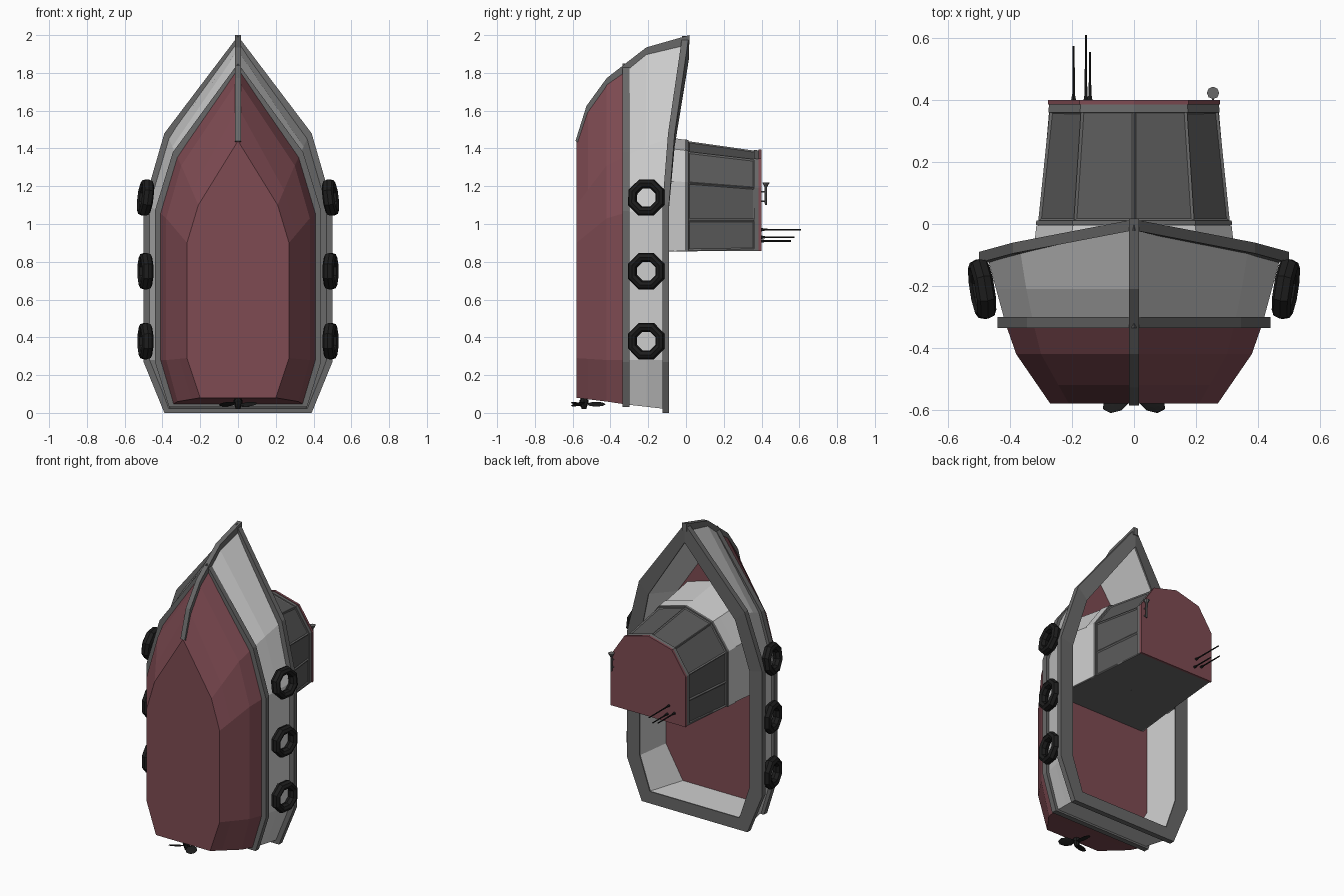
import bpy, bmesh, math
from mathutils import Matrix, Vector

if "Cube" in bpy.data.objects:
    bpy.data.objects.remove(bpy.data.objects["Cube"])


def material(name, rgb):
    m = bpy.data.materials.new(name)
    m.diffuse_color = (*rgb, 1)
    m.use_nodes = True
    m.node_tree.nodes["Principled BSDF"].inputs["Base Color"].default_value = m.diffuse_color
    return m


MAROON = material("maroon", (0.21, 0.07, 0.085))
LIGHT = material("light_grey", (0.55, 0.55, 0.58))
TRIM = material("trim_grey", (0.14, 0.14, 0.14))
GLASS = material("window_grey", (0.10, 0.10, 0.10))
RUBBER = material("rubber", (0.012, 0.012, 0.012))


def finish(name, bm, mat):
    bmesh.ops.recalc_face_normals(bm, faces=bm.faces)
    me = bpy.data.meshes.new(name)
    bm.to_mesh(me)
    bm.free()
    ob = bpy.data.objects.new(name, me)
    bpy.context.collection.objects.link(ob)
    me.materials.append(mat)
    return ob


def ring(half, y):
    """Mirror a half outline of (x, z) points into a closed ring; y is one value or one per point."""
    ys = y if isinstance(y, (list, tuple)) else [y] * len(half)
    pts = [Vector((x, yy, z)) for (x, z), yy in zip(half, ys)]
    return pts + [Vector((-p.x, p.y, p.z)) for p in reversed(pts) if p.x > 0]


def loft(name, rings, mat, start=False, end=False, closed=False, inset=0):
    bm = bmesh.new()
    loops = [[bm.verts.new(p) for p in r] for r in rings]
    pairs = list(zip(loops, loops[1:])) + ([(loops[-1], loops[0])] if closed else [])
    n = len(loops[0])
    for a, b in pairs:
        for i in range(n):
            j = (i + 1) % n
            bm.faces.new((a[i], a[j], b[j], b[i]))
    sides = bm.faces[:]
    if start:
        bm.faces.new(loops[0])
    if end:
        bm.faces.new(loops[-1])
    bmesh.ops.recalc_face_normals(bm, faces=bm.faces)
    panes = []
    if inset:
        bmesh.ops.inset_individual(bm, faces=sides, thickness=inset, depth=-0.006)
        panes = [f.index for f in sides if bm.faces.index_update() is None]
    ob = finish(name, bm, mat)
    if inset:
        ob.data.materials.append(GLASS)
        for i in panes:
            ob.data.polygons[i].material_index = 1
    return ob


def lerp(a, b, t):
    return [(p[0] + (q[0] - p[0]) * t, p[1] + (q[1] - p[1]) * t) for p, q in zip(a, b)]


# Hull outlines: stern corner, aft side, forward side, shoulder, bow
keel = [(0.20, 0.08), (0.27, 0.29), (0.27, 0.90), (0.21, 1.10), (0, 1.44)]
bilge = [(0.32, 0.06), (0.38, 0.28), (0.38, 1.03), (0.30, 1.31), (0, 1.76)]
chine = [(0.345, 0.045), (0.415, 0.28), (0.415, 1.06), (0.325, 1.36), (0, 1.83)]
top = [(0.37, 0.02), (0.475, 0.28), (0.475, 1.10), (0.37, 1.46), (0, 1.97)]
inner = [(0.33, 0.08), (0.405, 0.30), (0.405, 1.08), (0.32, 1.41), (0, 1.87)]
floor = [(0.25, 0.085), (0.375, 0.30), (0.375, 1.05), (0.29, 1.34), (0, 1.77)]
sheer = [-0.10, -0.10, -0.10, -0.07, 0.0]

mid = lerp(keel, bilge, 0.375)
mid[-1] = (0, 1.62)
flare = lerp(chine, top, 0.5)
flare[-1] = (0, 1.92)

loft("lower_hull", [ring(keel, -0.58), ring(mid, -0.52), ring(bilge, -0.42), ring(chine, -0.32)],
     MAROON, start=True)
loft("upper_hull", [ring(chine, -0.32), ring(flare, -0.21), ring(top, sheer),
                    ring(inner, sheer), ring(floor, -0.325)], LIGHT)
loft("deck_floor", [ring(floor, -0.335), ring(floor, -0.324)], MAROON, start=True, end=True)

# Gunwale rail
rail = [(0.39, 0.0), (0.50, 0.27), (0.50, 1.10), (0.39, 1.48), (0, 1.995)]
hi = [-0.09, -0.09, -0.09, -0.06, 0.015]
lo = [y - 0.035 for y in hi]
loft("gunwale", [ring(rail, lo), ring(rail, hi), ring(inner, hi), ring(inner, lo)], TRIM, closed=True)

# Rubbing strake
strake = [(0.365, 0.03), (0.44, 0.27), (0.44, 1.07), (0.345, 1.38), (0, 1.85)]
loft("rubbing_strake", [ring(strake, -0.335), ring(strake, -0.30),
                        ring(lerp(chine, strake, -0.4), -0.30),
                        ring(lerp(chine, strake, -0.4), -0.335)], TRIM, closed=True)

# Stem bar: (outer y, outer z, inner y, inner z)
stem = [(-0.585, 1.44, -0.55, 1.42), (-0.527, 1.625, -0.49, 1.60), (-0.42, 1.772, -0.40, 1.73),
        (-0.32, 1.85, -0.30, 1.81), (-0.21, 1.935, -0.20, 1.89), (0.018, 2.0, 0.018, 1.95)]
loft("stem_bar", [ring([(0.016, oz), (0.016, iz)], [oy, iy]) for oy, oz, iy, iz in stem],
     TRIM, start=True, end=True)

# Cabin
sill = [(0.31, 0.86), (0.31, 1.02), (0.31, 1.22), (0.195, 1.385), (0, 1.44)]
eave = [(0.27, 0.865), (0.27, 1.02), (0.27, 1.19), (0.17, 1.34), (0, 1.385)]


def cabin(y, grow=0):
    pts = lerp(sill, eave, y / 0.385)
    return ring([(x * (1 + grow), 1.1 + (z - 1.1) * (1 + grow)) for x, z in pts], y)


loft("cabin_base", [cabin(-0.33), cabin(0.0)], LIGHT, start=True, end=True)
loft("cabin_coaming", [cabin(-0.065, 0.015), cabin(-0.005, 0.015)], LIGHT, start=True, end=True)
loft("cabin_sill", [cabin(-0.004, 0.02), cabin(0.012, 0.02)], TRIM, start=True, end=True)
loft("cabin_windows", [cabin(0.01), cabin(0.365)], TRIM, start=True, end=True, inset=0.012)
loft("cabin_top_frame", [cabin(0.36, 0.015), cabin(0.386, 0.015)], TRIM, start=True, end=True)
roof = [(x * 1.03, 1.1 + (z - 1.1) * 1.03) for x, z in eave]
loft("cabin_roof", [ring(roof, 0.385), ring(roof, 0.40)], MAROON, start=True, end=True)
loft("cabin_back", [ring([(0.335, 0.853), (0.335, 0.862)], -0.33),
                    ring([(0.272, 0.858), (0.272, 0.867)], 0.386)], TRIM, start=True, end=True)


# Tyre fenders
def tyre(name, side, z, turn):
    bpy.ops.mesh.primitive_torus_add(major_segments=8, minor_segments=8,
                                     major_radius=0.079, minor_radius=0.026)
    ob = bpy.context.object
    ob.name = name
    place = (Matrix.Translation((side * 0.49, -0.21, z))
             @ Matrix.Rotation(-side * math.radians(9), 4, 'Z')
             @ Matrix.Rotation(math.radians(90) - side * turn, 4, 'Y')
             @ Matrix.Rotation(math.pi / 8, 4, 'Z') @ Matrix.Diagonal((1, 1, 1.2, 1)))
    ob.data.transform(place)
    ob.data.materials.append(RUBBER)


for side, word in ((1, "right"), (-1, "left")):
    for i, (z, turn) in enumerate(((0.38, 0), (0.75, 0), (1.14, math.radians(7)))):
        tyre(f"tyre_{word}_{i + 1}", side, z, turn)


def rod(name, a, b, r1, r2, mat, sides=8):
    a, b = Vector(a), Vector(b)
    bm = bmesh.new()
    bmesh.ops.create_cone(bm, cap_ends=True, segments=sides, radius1=r1, radius2=r2,
                          depth=(b - a).length)
    bm.transform(Matrix.Translation((a + b) / 2) @ (b - a).to_track_quat('Z', 'Y').to_matrix().to_4x4())
    return finish(name, bm, mat)


# Propeller
rod("propeller_shaft", (0, -0.54, 0.10), (0, -0.54, 0.05), 0.014, 0.024, RUBBER)
rod("propeller_hub", (0, -0.54, 0.065), (0, -0.54, 0.02), 0.026, 0.012, RUBBER)
for k in range(3):
    bm = bmesh.new()
    bmesh.ops.create_uvsphere(bm, u_segments=8, v_segments=6, radius=1)
    bm.transform(Matrix.Translation((0, -0.54, 0.046)) @ Matrix.Rotation(k * math.tau / 3, 4, 'Z')
                 @ Matrix.Translation((0, 0.065, 0)) @ Matrix.Rotation(math.radians(20), 4, 'Y')
                 @ Matrix.Diagonal((0.035, 0.05, 0.005, 1)))
    finish(f"propeller_blade_{k + 1}", bm, RUBBER)

# Antennas
for i, (x, z, tip) in enumerate(((-0.195, 0.93, 0.575), (-0.155, 0.97, 0.61), (-0.142, 0.91, 0.555))):
    rod(f"antenna_{i + 1}", (x, 0.40, z), (x, tip, z), 0.005, 0.004, RUBBER, 6)
    rod(f"antenna_base_{i + 1}", (x, 0.395, z), (x, 0.42, z), 0.01, 0.005, RUBBER, 6)

# Roof horn
rod("horn_tube", (0.255, 0.423, 1.10), (0.255, 0.423, 1.20), 0.006, 0.007, TRIM)
rod("horn_bell", (0.255, 0.423, 1.195), (0.255, 0.423, 1.22), 0.007, 0.02, TRIM)
for i, z in enumerate((1.12, 1.17)):
    rod(f"horn_bracket_{i + 1}", (0.255, 0.395, z), (0.255, 0.42, z), 0.004, 0.004, TRIM, 6)
